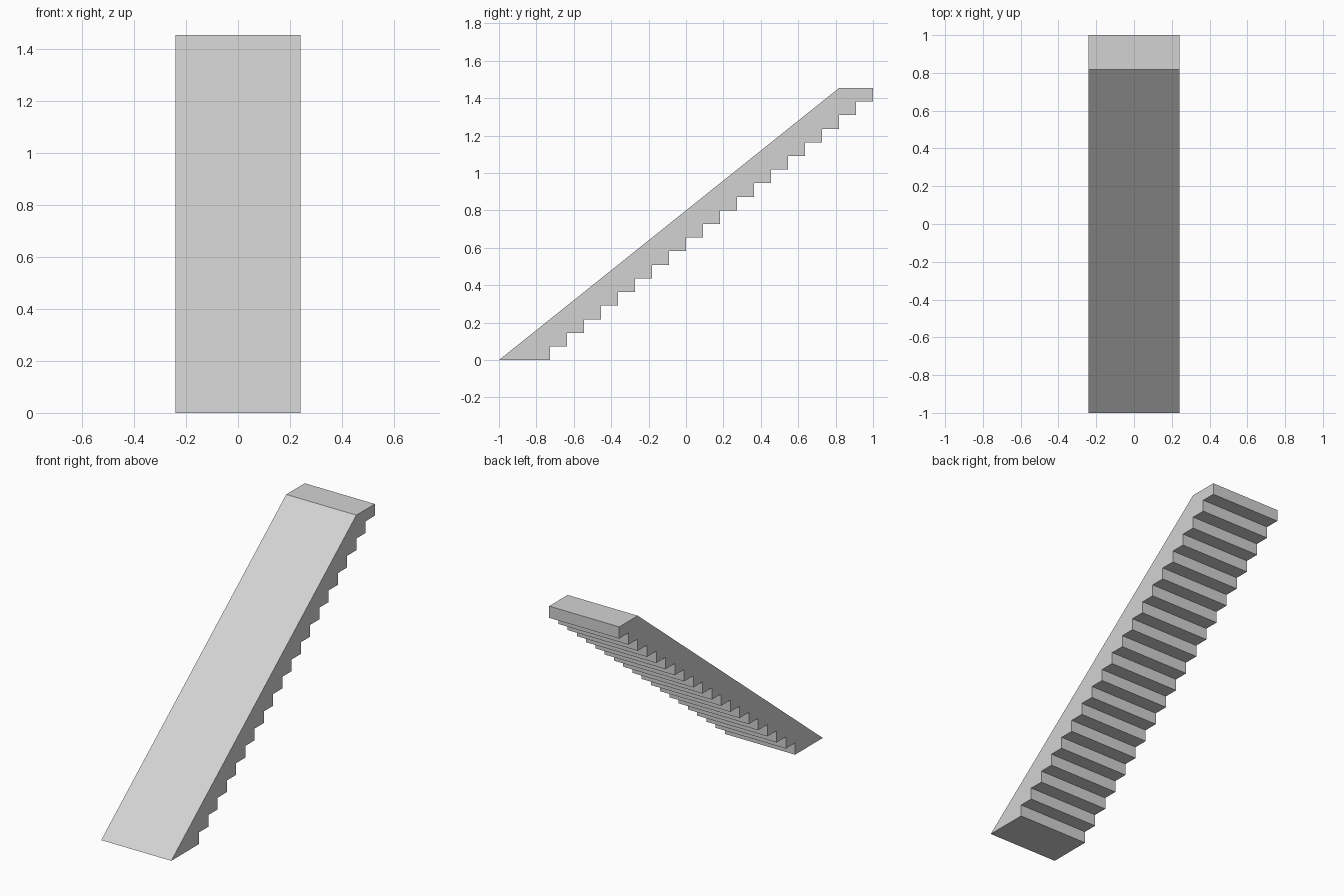
import bpy
import bmesh

cube = bpy.data.objects.get("Cube")
if cube:
    bpy.data.objects.remove(cube, do_unlink=True)

STEPS = 20
RUN = 2 / (STEPS + 2)      # depth of one step
RISE = RUN * 0.8           # height of one step
HALF_WIDTH = 0.241

# Side profile: sloping ramp, flat top landing, stepped underside
profile = [(-1, 0), (1 - 2 * RUN, STEPS * RISE)]
for i in range(STEPS):
    y = 1 - i * RUN
    profile += [(y, (STEPS - i) * RISE), (y, (STEPS - i - 1) * RISE)]

# Extrude the profile across the width
bm = bmesh.new()
side = bm.faces.new([bm.verts.new((-HALF_WIDTH, y, z)) for y, z in profile])
extruded = bmesh.ops.extrude_face_region(bm, geom=[side])["geom"]
moved = [v for v in extruded if isinstance(v, bmesh.types.BMVert)]
bmesh.ops.translate(bm, verts=moved, vec=(2 * HALF_WIDTH, 0, 0))
bmesh.ops.recalc_face_normals(bm, faces=bm.faces)

mesh = bpy.data.meshes.new("stepped_ramp")
bm.to_mesh(mesh)
bm.free()
ramp = bpy.data.objects.new("stepped_ramp", mesh)
bpy.context.collection.objects.link(ramp)

# Plain grey finish
grey = bpy.data.materials.new("light grey")
grey.use_nodes = True
color = (0.65, 0.65, 0.65, 1)
grey.diffuse_color = color
grey.node_tree.nodes["Principled BSDF"].inputs["Base Color"].default_value = color
mesh.materials.append(grey)
